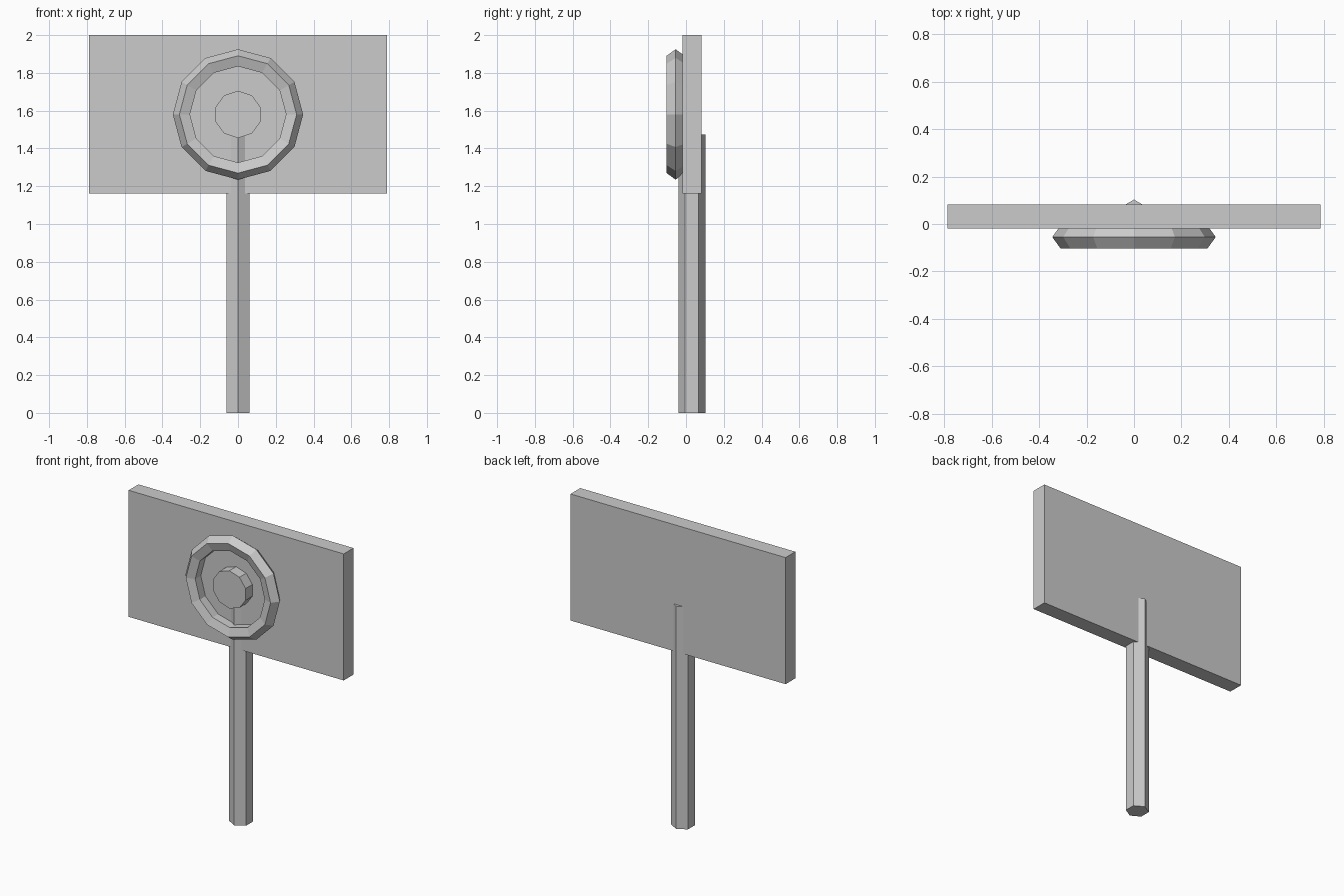
import bpy
from math import pi, sin, cos, radians

if "Cube" in bpy.data.objects:
    bpy.data.objects.remove(bpy.data.objects["Cube"])

HUB_Z = 1.58


def mesh_object(name, verts, faces):
    mesh = bpy.data.meshes.new(name)
    mesh.from_pydata(verts, [], faces)
    mesh.update()
    obj = bpy.data.objects.new(name, mesh)
    bpy.context.collection.objects.link(obj)
    return obj


# Rectangular sign board
bpy.ops.mesh.primitive_cube_add(size=1, location=(0, 0.032, 1.581))
board = bpy.context.object
board.name = "sign_board"
board.scale = (1.576, 0.102, 0.838)


def prism(name, sides, radius, point):
    """Closed prism; point(end, u, v) places each corner, first corner on +v."""
    angles = [2 * pi * i / sides for i in range(sides)]
    verts = [point(e, radius * sin(a), radius * cos(a)) for e in (0, 1) for a in angles]
    faces = [(i, (i + 1) % sides, sides + (i + 1) % sides, sides + i) for i in range(sides)]
    faces += [tuple(reversed(range(sides))), tuple(range(sides, 2 * sides))]
    obj = mesh_object(name, verts, faces)
    # Make normals point outwards
    bpy.ops.object.select_all(action='DESELECT')
    obj.select_set(True)
    bpy.context.view_layer.objects.active = obj
    bpy.ops.object.mode_set(mode='EDIT')
    bpy.ops.mesh.select_all(action='SELECT')
    bpy.ops.mesh.normals_make_consistent(inside=False)
    bpy.ops.object.mode_set(mode='OBJECT')
    return obj


# Six-sided post, its corners poking through both sides of the board
prism("post", 6, 0.0715, lambda e, u, v: (u, 0.0315 + v, 1.475 * e))

# Ten-sided central disc on the board's front
prism("centre_disc", 10, 0.125, lambda e, u, v: (u, -0.09 + 0.09 * e, HUB_Z + v))

# Twelve-sided ring with a five-sided section around the disc
bpy.ops.mesh.primitive_torus_add(major_segments=12, minor_segments=5,
                                 major_radius=0.295, minor_radius=0.05,
                                 location=(0, -0.055, HUB_Z),
                                 rotation=(radians(90), 0, 0))
bpy.context.object.name = "ring"
